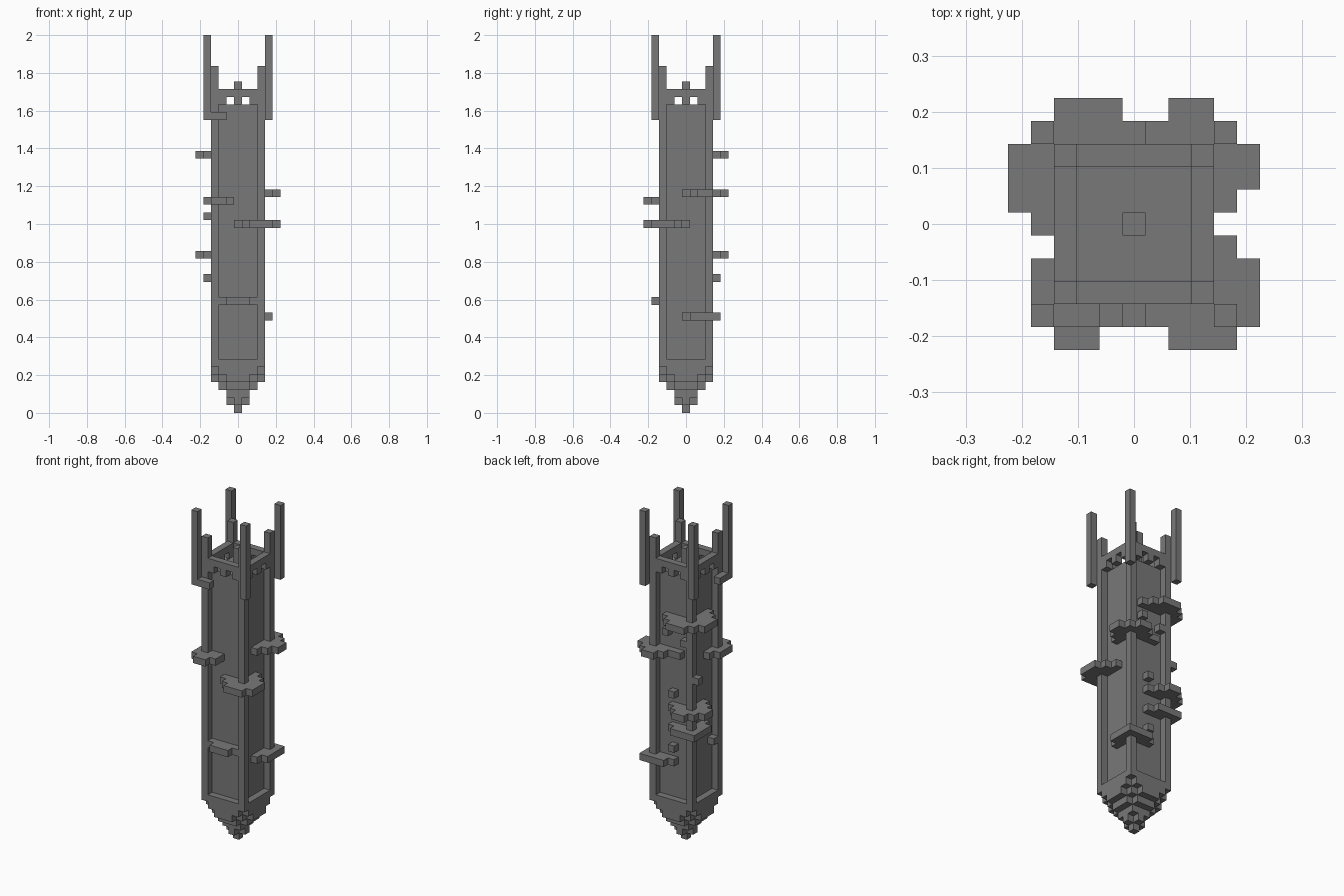
import bpy
import bmesh
from mathutils import Matrix, Vector

U = 2 / 49  # one block

old = bpy.data.objects.get("Cube")
if old:
    bpy.data.objects.remove(old, do_unlink=True)

stone = bpy.data.materials.new("dark grey stone")
stone.use_nodes = True
GREY = (0.19, 0.19, 0.19, 1)
stone.diffuse_color = GREY
stone.node_tree.nodes["Principled BSDF"].inputs["Base Color"].default_value = GREY


def blocks(name, boxes):
    """One object from boxes given as inclusive block ranges (x, y, z)."""
    bm = bmesh.new()
    for ranges in boxes:
        lo = Vector([min(r) for r in ranges])
        hi = Vector([max(r) for r in ranges])
        centre = (lo + hi) / 2 + Vector((0, 0, 0.5))
        size = hi - lo + Vector((1, 1, 1))
        mat = Matrix.Translation(centre * U) @ Matrix.Diagonal((*(size * U), 1))
        bmesh.ops.create_cube(bm, size=1, matrix=mat)
    mesh = bpy.data.meshes.new(name)
    bm.to_mesh(mesh)
    bm.free()
    mesh.materials.append(stone)
    obj = bpy.data.objects.new(name, mesh)
    bpy.context.collection.objects.link(obj)
    return obj


def four_sides(x, d, z):
    """The same box on the front, back, left and right."""
    return [b for s in (-1, 1)
            for b in ((x, (s * d, s * d), z), ((s * d, s * d), x, z))]


# Tower core, with the recessed panels
blocks("core", [((-2, 2), (-2, 2), (4, 39))])

# Corner posts and the tall free-standing spires outside them
corners = [(sx, sy) for sx in (-1, 1) for sy in (-1, 1)]
for sx, sy in corners:
    side = ("back" if sy > 0 else "front") + ("_left" if sx > 0 else "_right")
    blocks(side + "_post", [((3 * sx,) * 2, (3 * sy,) * 2, (6, 44))])
    blocks(side + "_spire", [((4 * sx,) * 2, (4 * sy,) * 2, (38, 48))])

# Toothed rim around the open top, with the finial inside
rim = four_sides((-2, 2), 3, (41, 41))
for x in (-2, 0, 2):
    rim += four_sides((x, x), 3, (40, 40))
blocks("top_rim", rim)
blocks("finial", [((0, 0), (0, 0), (40, 42))])

# Sill and stepped point below
blocks("bottom_sill", four_sides((-2, 2), 3, (5, 6)) + four_sides((-1, 1), 3, (4, 4)))
blocks("stepped_point", [
    ((-2, 2), (-1, 1), (3, 3)), ((-1, 1), (-2, 2), (3, 3)),
    ((-1, 1), (-1, 1), (2, 2)),
    ((-1, 1), (0, 0), (1, 1)), ((0, 0), (-1, 1), (1, 1)),
    ((0, 0), (0, 0), (0, 0))])


def ledge(name, z, sx, sy, start, outer_x=None, outer_y=None):
    """Ledge wrapped round one corner; outer strips are optional."""
    row = (z, z)
    boxes = [((start, 4), (4, 4), row), ((4, 4), (start, 3), row),
             ((start - 1, 3), (3, 3), row), ((3, 3), (start - 1, 2), row)]
    if outer_x:
        boxes.append((outer_x, (5, 5), row))
    if outer_y:
        boxes.append(((5, 5), outer_y, row))
    blocks(name, [([v * sx for v in x], [v * sy for v in y], r)
                  for x, y, r in boxes])


ledge("upper_back_right_ledge", 33, -1, 1, 0, (1, 3), (1, 3))
ledge("upper_back_left_ledge", 28, 1, 1, 1, (2, 3), (2, 3))
ledge("middle_front_right_ledge", 27, -1, -1, 1 + 1, (2, 3))
ledge("middle_front_left_ledge", 24, 1, -1, 1, (2, 4), (2, 4))
ledge("lower_back_right_ledge", 20, -1, 1, 1, (2, 3), (2, 3))
ledge("small_back_right_ledge", 17, -1, 1, 1)
ledge("lower_back_left_ledge", 12, 1, 1, 1)
blocks("front_ledge", [((-2, 2), (-3, -3), (14, 14)), ((-1, 1), (-4, -4), (14, 14))])
blocks("ledge_end", [((-1, -1), (-4, -4), (27, 27))])

# Small blocks beside one spire
blocks("spire_bracket", [((-3, -2), (-4, -4), (38, 38)), ((-4, -4), (-3, -2), (38, 38))])

# Loose studs on the back and right sides
studs = [(1, 3, 31), (-2, 3, 30), (-1, 3, 28), (0, 3, 22), (0, 3, 14),
         (-3, -2, 14), (-4, 3, 25)]
blocks("wall_studs", [[(v, v) for v in s] for s in studs])
